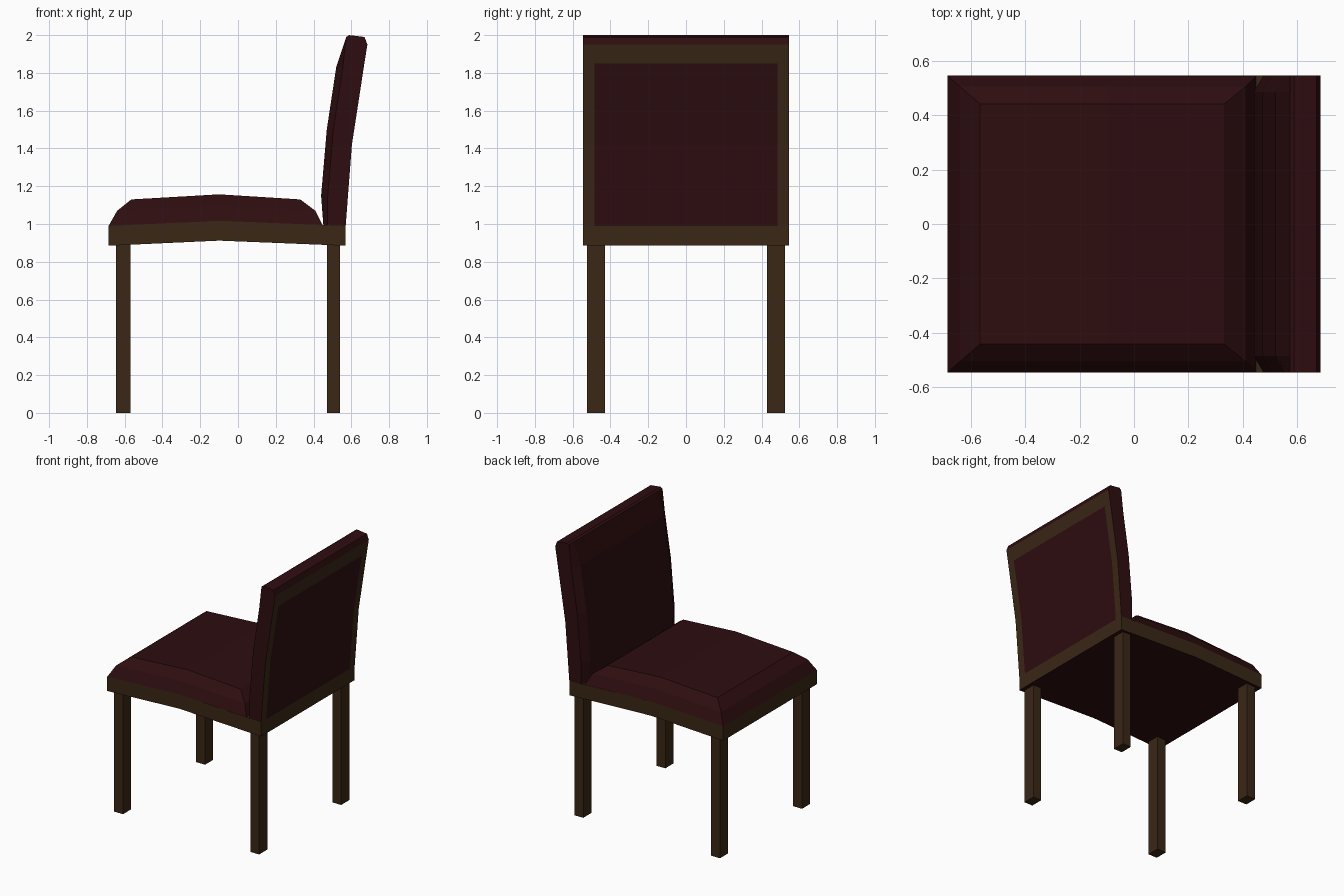
import bpy, bmesh

if "Cube" in bpy.data.objects:
    bpy.data.objects.remove(bpy.data.objects["Cube"])


def material(name, rgb):
    m = bpy.data.materials.new(name)
    m.diffuse_color = (*rgb, 1)
    m.use_nodes = True
    m.node_tree.nodes["Principled BSDF"].inputs["Base Color"].default_value = m.diffuse_color
    return m


RED = material("dark_red_upholstery", (0.027, 0.004, 0.005))
BROWN = material("dark_wood", (0.042, 0.02, 0.008))


def loft(name, rings, caps, mats, pick=lambda ring, side: 0):
    """Join matching closed rings; caps are index groups closing both ends."""
    bm = bmesh.new()
    vs = [[bm.verts.new(p) for p in r] for r in rings]
    n = len(rings[0])
    for i in range(len(rings) - 1):
        for j in range(n):
            k = (j + 1) % n
            f = bm.faces.new((vs[i][j], vs[i][k], vs[i + 1][k], vs[i + 1][j]))
            f.material_index = pick(i, j)
    for end in (0, -1):
        for c in caps:
            f = bm.faces.new([vs[end][j] for j in c])
            f.material_index = pick("bottom" if end == 0 else "top", 0)
    bmesh.ops.recalc_face_normals(bm, faces=bm.faces)
    mesh = bpy.data.meshes.new(name)
    bm.to_mesh(mesh)
    bm.free()
    for m in mats:
        mesh.materials.append(m)
    ob = bpy.data.objects.new(name, mesh)
    bpy.context.collection.objects.link(ob)
    return ob


def arched_ring(x0, x1, y, z, rise=0.027):
    """Rectangle outline raised along its middle line."""
    return [(x0, -y, z), (-0.1, -y, z + rise), (x1, -y, z),
            (x1, y, z), (-0.1, y, z + rise), (x0, y, z)]


SEAT_CAPS = [(0, 1, 4, 5), (1, 2, 3, 4)]

# Arched wooden seat frame with upholstered underside
loft("seat_frame",
     [arched_ring(-0.685, 0.57, 0.545, 0.885), arched_ring(-0.685, 0.57, 0.545, 0.99)],
     SEAT_CAPS, [BROWN, RED], lambda ring, side: 1 if ring == "bottom" else 0)

# Faceted seat cushion
loft("seat_cushion",
     [arched_ring(-0.685, 0.45, 0.545, 0.99), arched_ring(-0.64, 0.41, 0.505, 1.07),
      arched_ring(-0.565, 0.33, 0.44, 1.13)],
     SEAT_CAPS, [RED])

# Curved backrest: rear outline, then front outline for the rim and the padding
rear = [(0.57, 0.99), (0.603, 1.42), (0.669, 1.85), (0.685, 1.95), (0.67, 1.99), (0.588, 2.0)]
rim = [(0.573, 1.99), (0.555, 1.83), (0.505, 1.5), (0.475, 1.15), (0.475, 0.99)]
padding = [(0.573, 1.99), (0.52, 1.83), (0.47, 1.5), (0.44, 1.15), (0.452, 0.99)]
sections = [(-0.545, rim), (-0.485, padding), (0.485, padding), (0.545, rim)]


def back_material(ring, side):
    # wooden border on the rear face
    return int(side == 2 or (side < 2 and ring in (0, 2)))


loft("backrest",
     [[(x, y, z) for x, z in rear + front] for y, front in sections],
     [(0, 1, 9, 10), (1, 2, 7, 8, 9), (2, 3, 4, 5, 6, 7)],
     [RED, BROWN], lambda r, s: 0 if isinstance(r, str) else back_material(r, s))

# Four straight square legs
for end, x0, x1 in (("front", -0.645, -0.57), ("rear", 0.47, 0.54)):
    for side, s in (("left", 1), ("right", -1)):
        loft(f"{end}_{side}_leg",
             [[(x0, s * 0.43, z), (x1, s * 0.43, z), (x1, s * 0.525, z), (x0, s * 0.525, z)]
              for z in (0, 0.9)],
             [(0, 1, 2, 3)], [BROWN])
